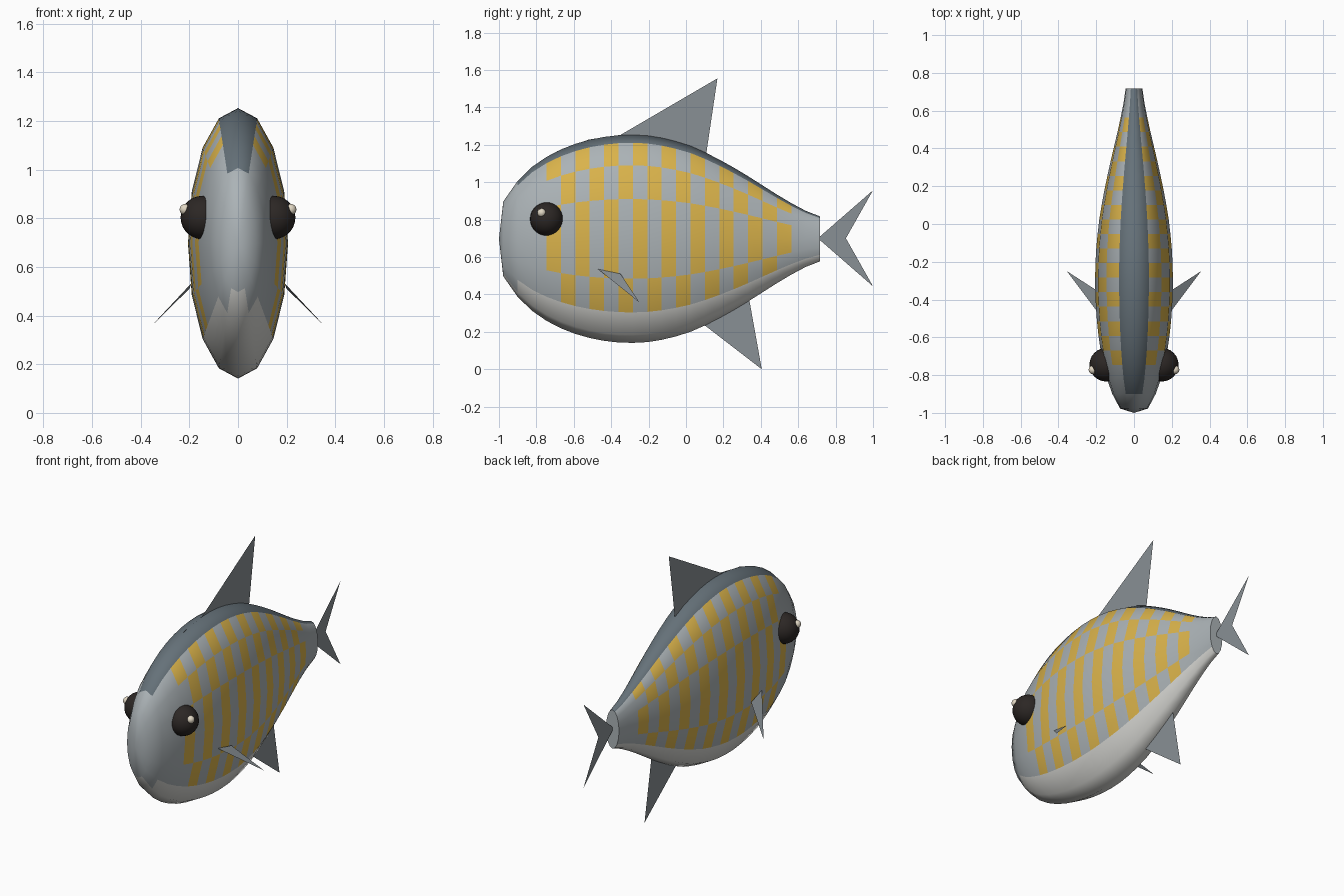
import bpy, bmesh
from math import sin, cos, pi, radians

if "Cube" in bpy.data.objects:
    bpy.data.objects.remove(bpy.data.objects["Cube"])

def mat(name, rgb):
    m = bpy.data.materials.new(name)
    m.diffuse_color = (*rgb, 1)
    m.use_nodes = True
    m.node_tree.nodes["Principled BSDF"].inputs["Base Color"].default_value = m.diffuse_color
    return m

GREY = mat("silver_grey", (0.41, 0.45, 0.47))
GOLD = mat("gold", (0.70, 0.45, 0.07))
DARK = mat("slate_back", (0.13, 0.165, 0.19))
WHITE = mat("pale_belly", (0.68, 0.68, 0.65))
FIN = mat("fin_grey", (0.25, 0.28, 0.30))
BLACK = mat("eye_black", (0.025, 0.02, 0.018))
CREAM = mat("eye_glint", (0.75, 0.68, 0.55))

CZ, SIDES, ASPECT = 0.697, 16, 0.37
STEP = 0.077
# half height of the body at each evenly spaced ring, nose to tail
HALF = [0.20, 0.31, 0.385, 0.438, 0.478, 0.508, 0.53, 0.545, 0.554, 0.556,
        0.552, 0.54, 0.521, 0.497, 0.463, 0.424, 0.381, 0.335, 0.286,
        0.237, 0.191, 0.15, 0.12]

def add_object(name, bm, mats):
    me = bpy.data.meshes.new(name)
    bm.to_mesh(me)
    bm.free()
    for m in mats:
        me.materials.append(m)
    ob = bpy.data.objects.new(name, me)
    bpy.context.collection.objects.link(ob)
    return ob

def face_material(i, j):
    """Colour of the patch after ring i, at side j counted from the top."""
    d = min(j, SIDES - 1 - j)
    if d == 0:
        return 2 if i >= 1 else 0
    if d == 7:
        return 3
    if d == 6:
        return 3 if i >= 1 else 0
    row = (1, 2, 3, 3, 4)[d - 1]
    if 3 <= i < 20 and (i - 3 + row) % 2 == 1:
        return 1
    return 0

# body: lofted oval rings with checker patches
bm = bmesh.new()
rings = []
for i, h in enumerate(HALF):
    y = -0.977 + STEP * i
    rings.append([bm.verts.new((h * ASPECT * sin(2 * pi * j / SIDES), y,
                                CZ + h * cos(2 * pi * j / SIDES)))
                  for j in range(SIDES)])
for i in range(len(rings) - 1):
    a, b = rings[i], rings[i + 1]
    for j in range(SIDES):
        k = (j + 1) % SIDES
        bm.faces.new((a[j], a[k], b[k], b[j])).material_index = face_material(i, j)
nose = bm.verts.new((0, -1.0, CZ))
for j in range(SIDES):
    bm.faces.new((nose, rings[0][(j + 1) % SIDES], rings[0][j]))
bm.faces.new(rings[-1])
bmesh.ops.recalc_face_normals(bm, faces=bm.faces)
body = add_object("body", bm, [GREY, GOLD, DARK, WHITE])
bpy.context.view_layer.objects.active = body
body.select_set(True)
bpy.ops.object.shade_smooth_by_angle(angle=radians(60))

# fins: thin flat sheets
def fin(name, pts):
    bm = bmesh.new()
    bm.faces.new([bm.verts.new(p) for p in pts])
    bmesh.ops.triangulate(bm, faces=bm.faces)
    return add_object(name, bm, [FIN])

def centre_fin(name, yz):
    return fin(name, [(0, y, z) for y, z in yz])

centre_fin("dorsal_fin", [(-0.69, 1.165), (-0.52, 1.228), (-0.35, 1.253),
                          (0.168, 1.555), (0.105, 1.13)])
centre_fin("anal_fin", [(0.08, 0.25), (0.405, 0.0), (0.335, 0.39)])
centre_fin("tail_fin", [(0.705, 0.70), (1.0, 0.957), (0.855, 0.70), (1.0, 0.443)])

def ball(name, loc, r, m):
    bpy.ops.mesh.primitive_uv_sphere_add(segments=24, ring_count=14, radius=r, location=loc)
    ob = bpy.context.object
    ob.name = name
    ob.data.materials.append(m)
    bpy.ops.object.shade_smooth()

# paired parts: side fins, eyes and glints
for side, s in (("left", -1), ("right", 1)):
    fin(side + "_pectoral_fin", [(s * 0.19, -0.47, 0.535), (s * 0.355, -0.25, 0.358),
                                 (s * 0.2, -0.35, 0.51)])
    ball(side + "_eye", (s * 0.147, -0.745, 0.803), 0.089, BLACK)
    ball(side + "_eye_glint", (s * 0.217, -0.772, 0.836), 0.023, CREAM)
